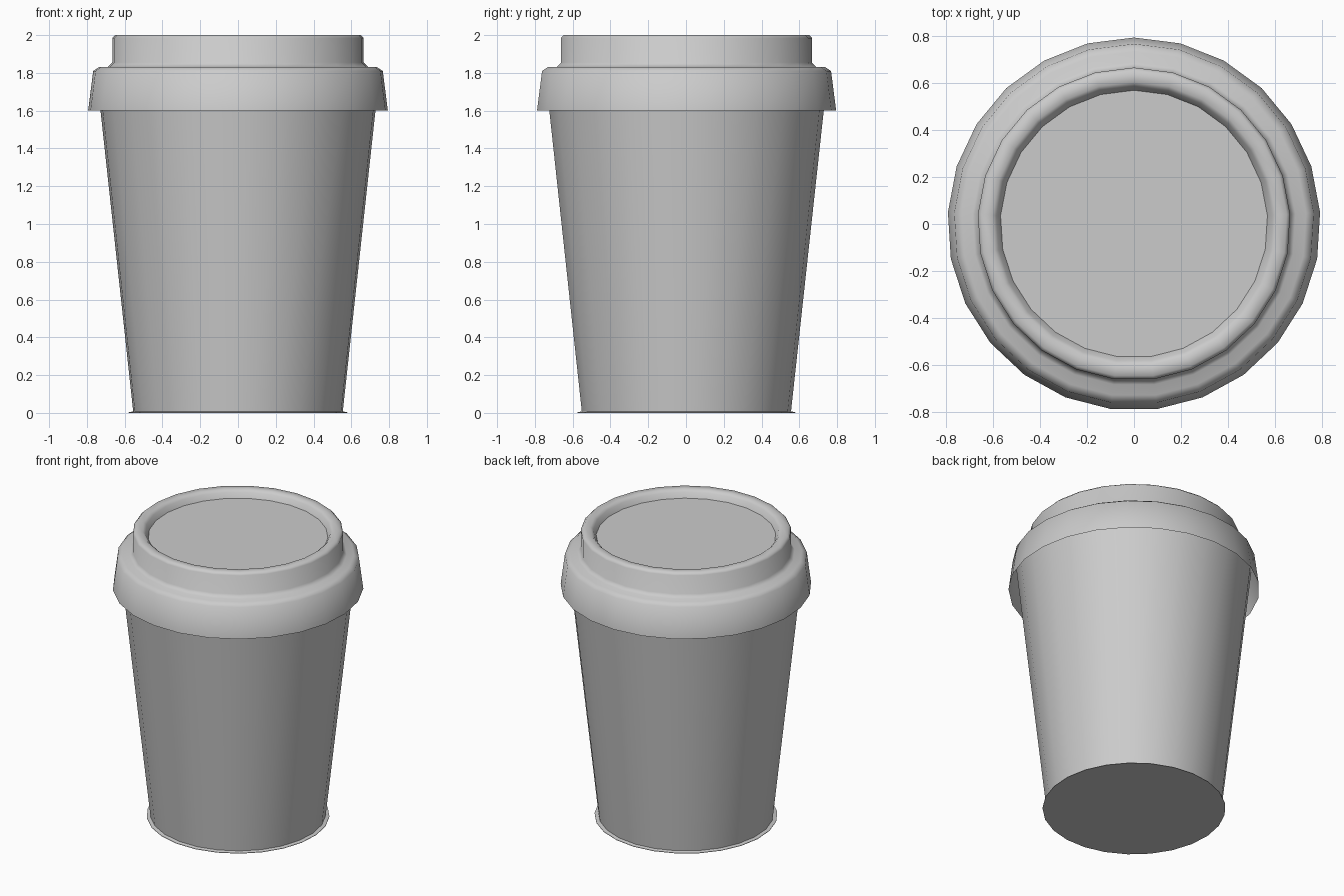
import bpy, bmesh, math

if "Cube" in bpy.data.objects:
    bpy.data.objects.remove(bpy.data.objects["Cube"])

SIDES = 25


def lathe(name, profile, cap_start=False, cap_end=False, sharp=40):
    """Revolve (radius, z) points round the z axis, with optional end caps."""
    bm = bmesh.new()
    rings = []
    for r, z in profile:
        ring = []
        for i in range(SIDES):
            a = math.pi / 2 + 2 * math.pi * i / SIDES
            ring.append(bm.verts.new((r * math.cos(a), r * math.sin(a), z)))
        rings.append(ring)
    for lo, hi in zip(rings, rings[1:]):
        for i in range(SIDES):
            j = (i + 1) % SIDES
            bm.faces.new((lo[i], lo[j], hi[j], hi[i]))
    if cap_start:
        bm.faces.new(rings[0][::-1])
    if cap_end:
        bm.faces.new(rings[-1])
    mesh = bpy.data.meshes.new(name)
    bm.to_mesh(mesh)
    bm.free()
    mesh.shade_smooth()
    mesh.set_sharp_from_angle(angle=math.radians(sharp))
    ob = bpy.data.objects.new(name, mesh)
    bpy.context.collection.objects.link(ob)
    return ob


# Tapered cup wall with a thin base flange, running up under the lid
lathe("cup_body", [(0.58, 0), (0.58, 0.003), (0.556, 0.008), (0.75, 1.79)],
      cap_start=True)

# Lid: open skirt, shoulder, raised collar, rounded rim, recessed top
lathe("lid", [(0.795, 1.60), (0.768, 1.81), (0.735, 1.832), (0.69, 1.832),
              (0.667, 1.855), (0.667, 1.985), (0.652, 2.0), (0.605, 2.0),
              (0.588, 1.985), (0.57, 1.95)],
      cap_end=True, sharp=60)
